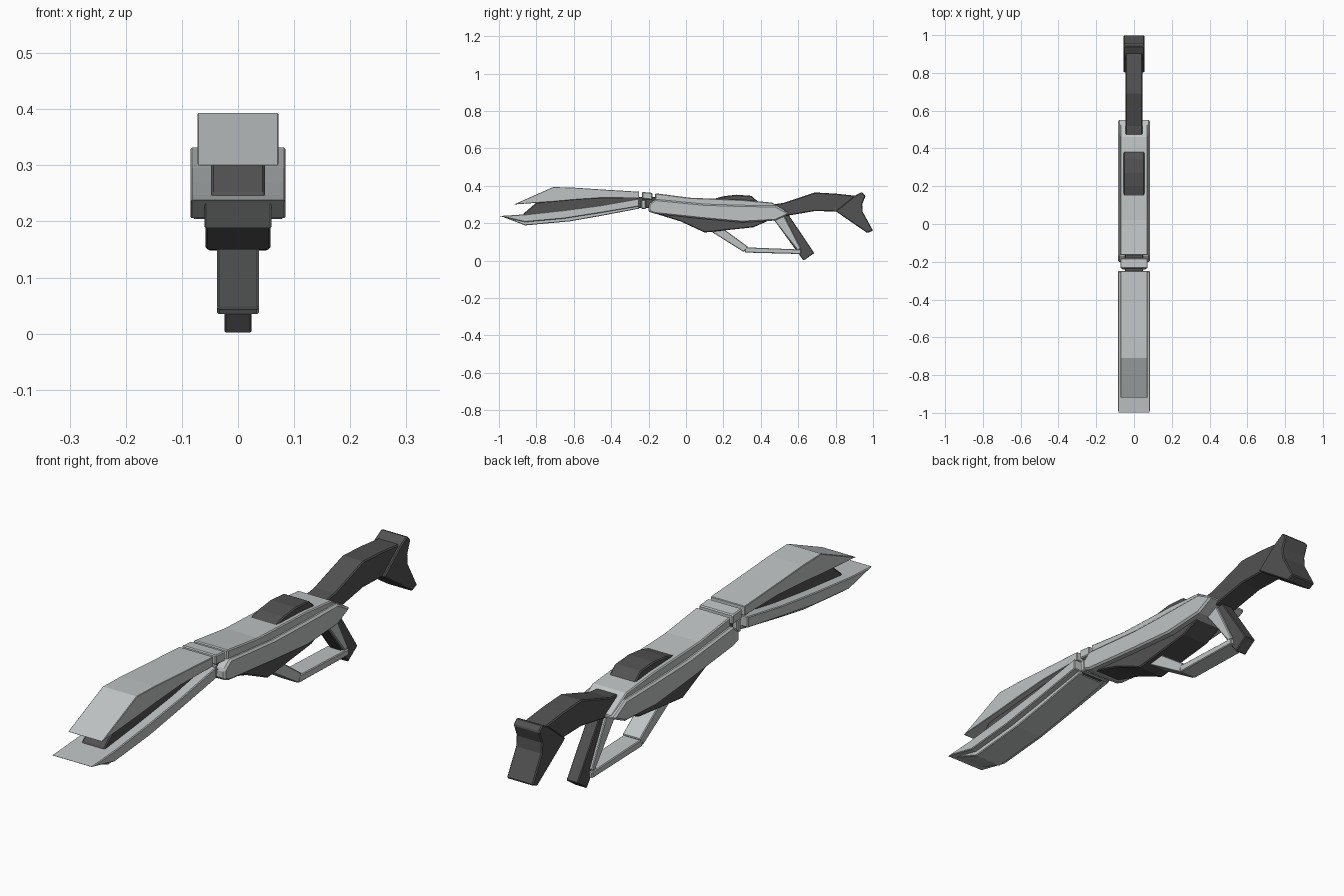
import bpy, bmesh
from mathutils import Vector

cube = bpy.data.objects.get("Cube")
if cube:
    bpy.data.objects.remove(cube, do_unlink=True)


def material(name, red, green, blue):
    mat = bpy.data.materials.new(name)
    mat.use_nodes = True
    color = (red, green, blue, 1)
    mat.diffuse_color = color
    mat.node_tree.nodes["Principled BSDF"].inputs["Base Color"].default_value = color
    return mat


light = material("light grey", .52, .55, .55)
dark = material("dark grey", .085, .085, .085)


def slab(name, half_width, mat, profile, bevel=.004):
    """Extrude a (y, z) side profile symmetrically across x and chamfer its edges."""
    bm = bmesh.new()
    face = bm.faces.new([bm.verts.new((-half_width, y, z)) for y, z in profile])
    extrusion = bmesh.ops.extrude_face_region(bm, geom=[face])
    for element in extrusion["geom"]:
        if isinstance(element, bmesh.types.BMVert):
            element.co.x = half_width
    bmesh.ops.recalc_face_normals(bm, faces=bm.faces)
    mesh = bpy.data.meshes.new(name)
    bm.to_mesh(mesh)
    bm.free()
    mesh.materials.append(mat)
    obj = bpy.data.objects.new(name, mesh)
    bpy.context.collection.objects.link(obj)
    modifier = obj.modifiers.new("edge_bevel", "BEVEL")
    modifier.width = bevel
    modifier.segments = 1
    modifier.limit_method = "ANGLE"
    modifier.angle_limit = .6


def shell(name, half_width, mat, *stations, bevel=.004):
    """Build a slab from (y, top, bottom) stations; equal heights make a point."""
    upper = [(y, top) for y, top, bottom in stations]
    lower = [(y, bottom) for y, top, bottom in reversed(stations) if bottom < top]
    slab(name, half_width, mat, upper + lower, bevel)


def bar(name, half_width, mat, start, end, start_depth, end_depth):
    """Build a straight tapered bar between two (y, z) points."""
    start, end = Vector(start), Vector(end)
    direction = (end - start).normalized()
    side = Vector((-direction.y, direction.x)) / 2
    profile = [start + side * start_depth, end + side * end_depth,
               end - side * end_depth, start - side * start_depth]
    slab(name, half_width, mat, profile, bevel=.003)


# Fore end: upper shroud, inner core, lower shroud and its keel
shell("upper_shroud", .072, light,
      (-.92, .3, .3), (-.71, .393, .315), (-.6, .39, .325),
      (-.45, .38, .335), (-.25, .368, .333), bevel=.002)
shell("barrel_core", .048, dark,
      (-.87, .25, .24), (-.8, .31, .24), (-.6, .335, .24),
      (-.3, .34, .28), (-.15, .34, .28))
shell("lower_shroud", .085, light,
      (-1, .238, .238), (-.86, .247, .206), (-.65, .27, .225),
      (-.46, .295, .255), (-.25, .332, .29), bevel=.003)
shell("lower_keel", .06, light,
      (-.98, .234, .234), (-.86, .24, .188), (-.62, .26, .21),
      (-.46, .28, .238), (-.25, .31, .278), bevel=.003)

# Joint between fore end and receiver
shell("joint_collar", .072, light, (-.235, .367, .33), (-.18, .362, .325))
shell("joint_block", .065, light, (-.24, .325, .277), (-.215, .325, .275))

# Receiver with side wings, dark underside and raised top cover
shell("receiver_top", .072, light,
      (-.165, .36, .3), (.02, .336, .26), (.3, .325, .25),
      (.46, .31, .24), (.55, .255, .255))
shell("receiver_wing", .085, light,
      (-.2, .3, .262), (-.165, .328, .25), (.1, .302, .222),
      (.3, .296, .204), (.48, .293, .214), (.557, .25, .25), bevel=.007)
shell("receiver_underside", .058, dark,
      (-.2, .3, .262), (-.03, .3, .21), (.1, .29, .15),
      (.36, .28, .178), (.48, .28, .23))
shell("top_cover", .055, dark,
      (.13, .325, .325), (.2, .344, .31), (.27, .352, .31),
      (.35, .346, .31), (.39, .31, .31))

# Stock and butt pad
shell("stock", .045, dark,
      (.46, .3, .24), (.52, .308, .236), (.69, .364, .265),
      (.8, .358, .262), (.92, .345, .26))
slab("butt_pad", .055, dark, [
    (.8, .264), (.9, .345), (.94, .367), (.96, .347), (.942, .3),
    (.945, .26), (1, .16), (.97, .147), (.9, .195)])

# Grip with a light side inlay
bar("grip", .024, dark, (.5, .245), (.657, .02), .08, .07)
bar("grip_inlay", .034, light, (.49, .24), (.605, .06), .06, .02)

# Trigger guard
bar("guard_front", .037, light, (.15, .175), (.32, .06), .05, .036)
bar("guard_bottom", .037, light, (.315, .057), (.615, .047), .028, .024)
